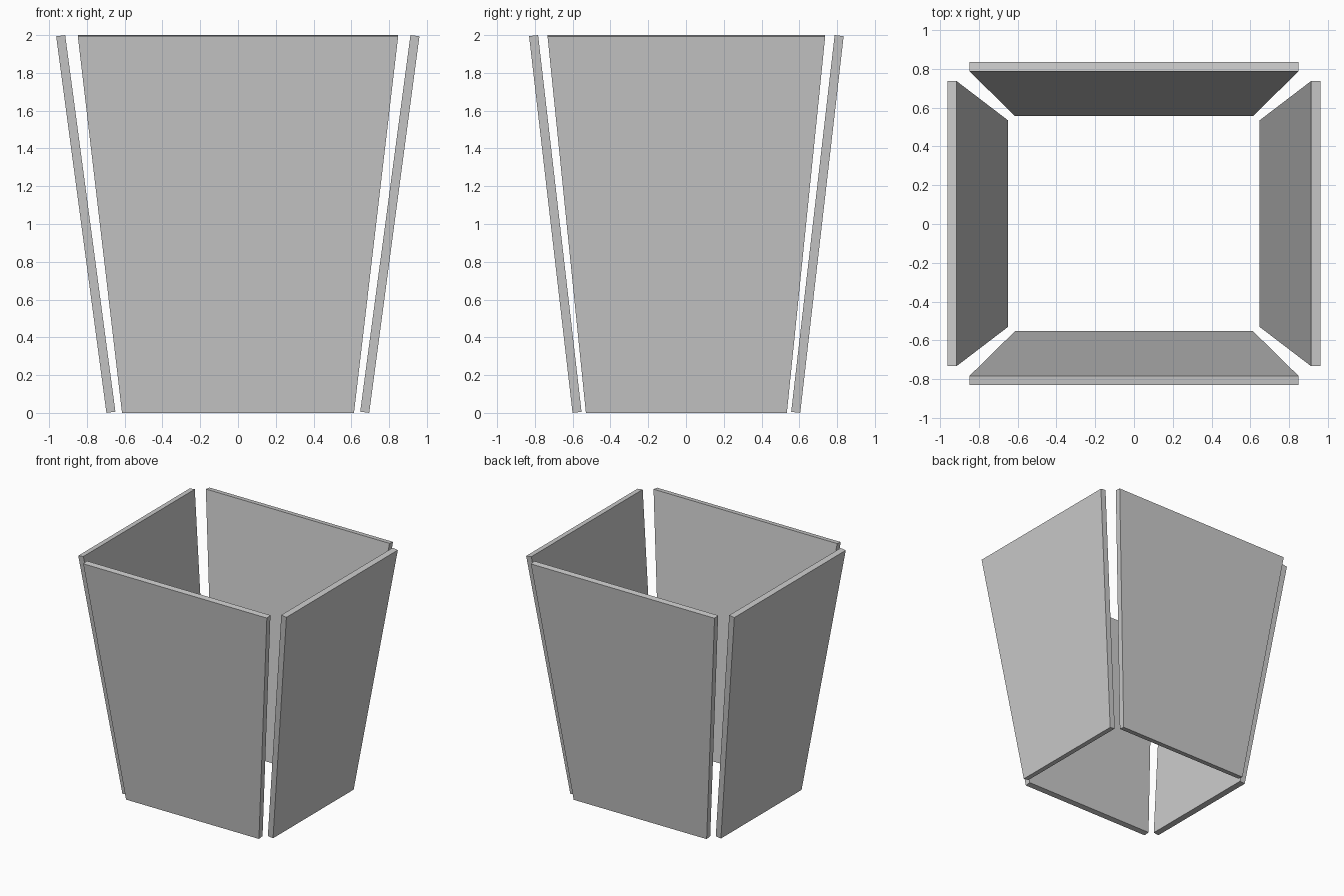
import bpy, bmesh
from mathutils import Vector, Matrix
from math import radians

if "Cube" in bpy.data.objects:
    bpy.data.objects.remove(bpy.data.objects["Cube"])

HEIGHT = 2.0
THICK = 0.048


def panel(name, angle, bottom, top, half_bottom, half_top, shift):
    """Tapered slab leaning outward along -y, then turned about z.
    bottom/top: distance of the inner face from the centre."""
    lean = top - bottom
    normal = Vector((0, -HEIGHT, -lean)).normalized()
    rise = -normal.z * THICK          # outer lower edge rests on z = 0
    bm = bmesh.new()
    inner = [bm.verts.new(p) for p in (
        (-half_bottom, -bottom, rise), (half_bottom, -bottom, rise),
        (half_top, -top, HEIGHT), (-half_top, -top, HEIGHT))]
    face = bm.faces.new(inner)
    ext = bmesh.ops.extrude_face_region(bm, geom=[face], use_keep_orig=True)
    moved = [g for g in ext["geom"] if isinstance(g, bmesh.types.BMVert)]
    bmesh.ops.translate(bm, verts=moved, vec=normal * THICK)
    bmesh.ops.rotate(bm, verts=bm.verts, cent=(0, 0, 0),
                     matrix=Matrix.Rotation(radians(angle), 3, 'Z'))
    bmesh.ops.translate(bm, verts=bm.verts, vec=shift)
    bmesh.ops.recalc_face_normals(bm, faces=bm.faces)
    mesh = bpy.data.meshes.new(name)
    bm.to_mesh(mesh)
    bm.free()
    obj = bpy.data.objects.new(name, mesh)
    bpy.context.collection.objects.link(obj)


# Wide front and back walls
for name, angle in (("front_panel", 0), ("back_panel", 180)):
    panel(name, angle, 0.555, 0.785, 0.614, 0.848, (0, 0.002, 0))

# Narrower side walls, set slightly further out to leave corner gaps
for name, angle in (("right_panel", 90), ("left_panel", -90)):
    panel(name, angle, 0.648, 0.914, 0.532, 0.735, (-0.001, 0.002, 0))
